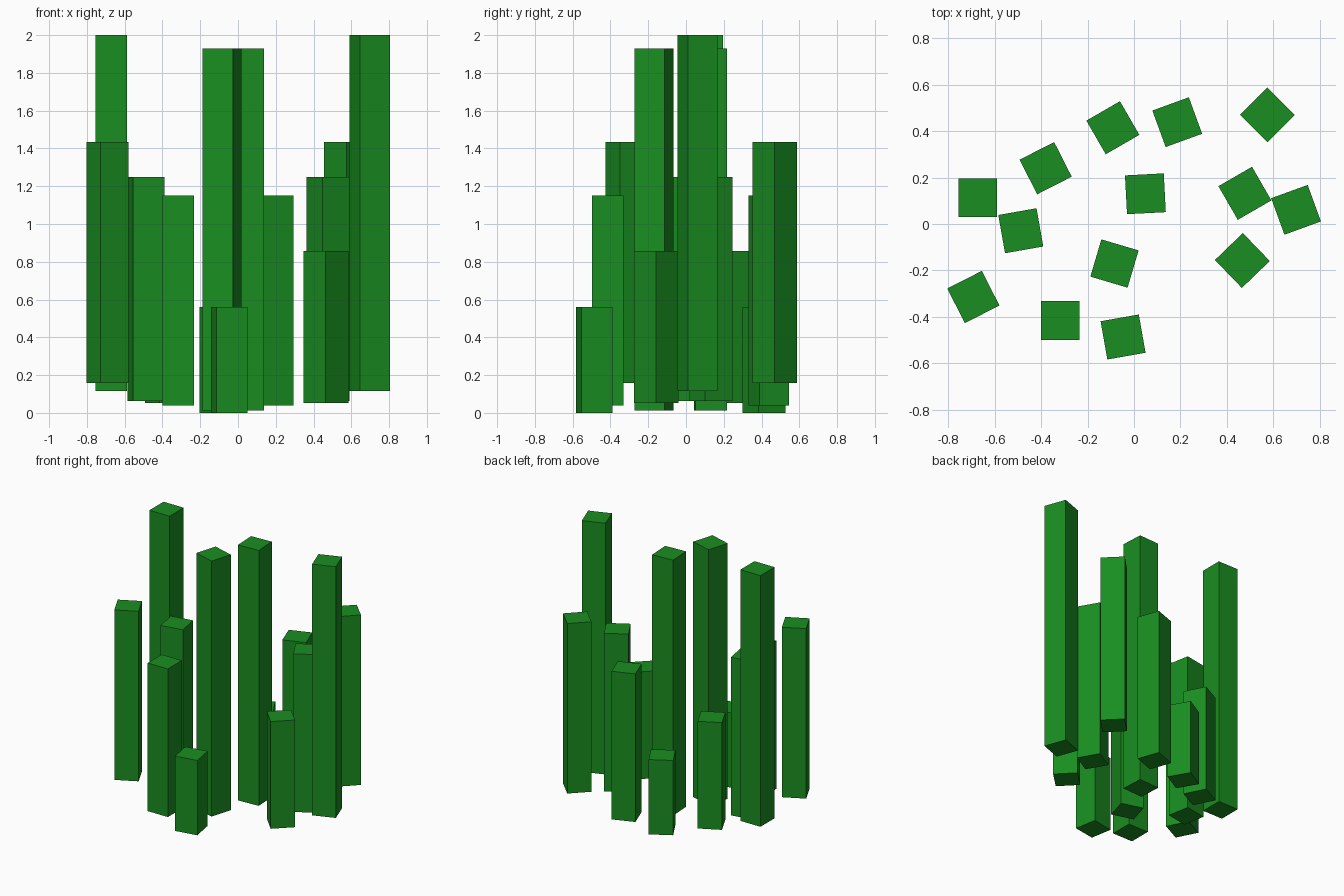
import bpy
from math import radians

if "Cube" in bpy.data.objects:
    bpy.data.objects.remove(bpy.data.objects["Cube"])

SIDE = 0.167

green = bpy.data.materials.new("green")
green.diffuse_color = (0.01, 0.27, 0.015, 1)
green.use_nodes = True
green.node_tree.nodes["Principled BSDF"].inputs["Base Color"].default_value = green.diffuse_color

# Seven column heights (bottom, top), each used by two columns: (x, y, turn in degrees)
columns = {
    (0.116, 2.0): [(-0.672, 0.113, 0), (0.697, 0.061, 20)],
    (0.013, 1.929): [(-0.084, -0.170, -16.5), (0.049, 0.130, 3)],
    (0.159, 1.434): [(-0.691, -0.314, 27), (0.574, 0.469, 45)],
    (0.063, 1.249): [(-0.487, -0.029, 10), (0.477, 0.132, 30)],
    (0.040, 1.151): [(-0.317, -0.415, 0), (0.186, 0.438, 20)],
    (0.053, 0.857): [(-0.380, 0.240, 27), (0.466, -0.157, 44)],
    (0.0, 0.561): [(-0.047, -0.486, 10), (-0.091, 0.414, 30)],
}


def column(x, y, turn, bottom, top):
    bpy.ops.mesh.primitive_cube_add(
        size=1, location=(x, y, (bottom + top) / 2), rotation=(0, 0, radians(turn)))
    ob = bpy.context.object
    ob.name = "column"
    ob.scale = (SIDE, SIDE, top - bottom)
    bpy.ops.object.transform_apply(location=False, rotation=False, scale=True)
    ob.data.materials.append(green)


# Scattered square columns
for (bottom, top), places in columns.items():
    for x, y, turn in places:
        column(x, y, turn, bottom, top)
